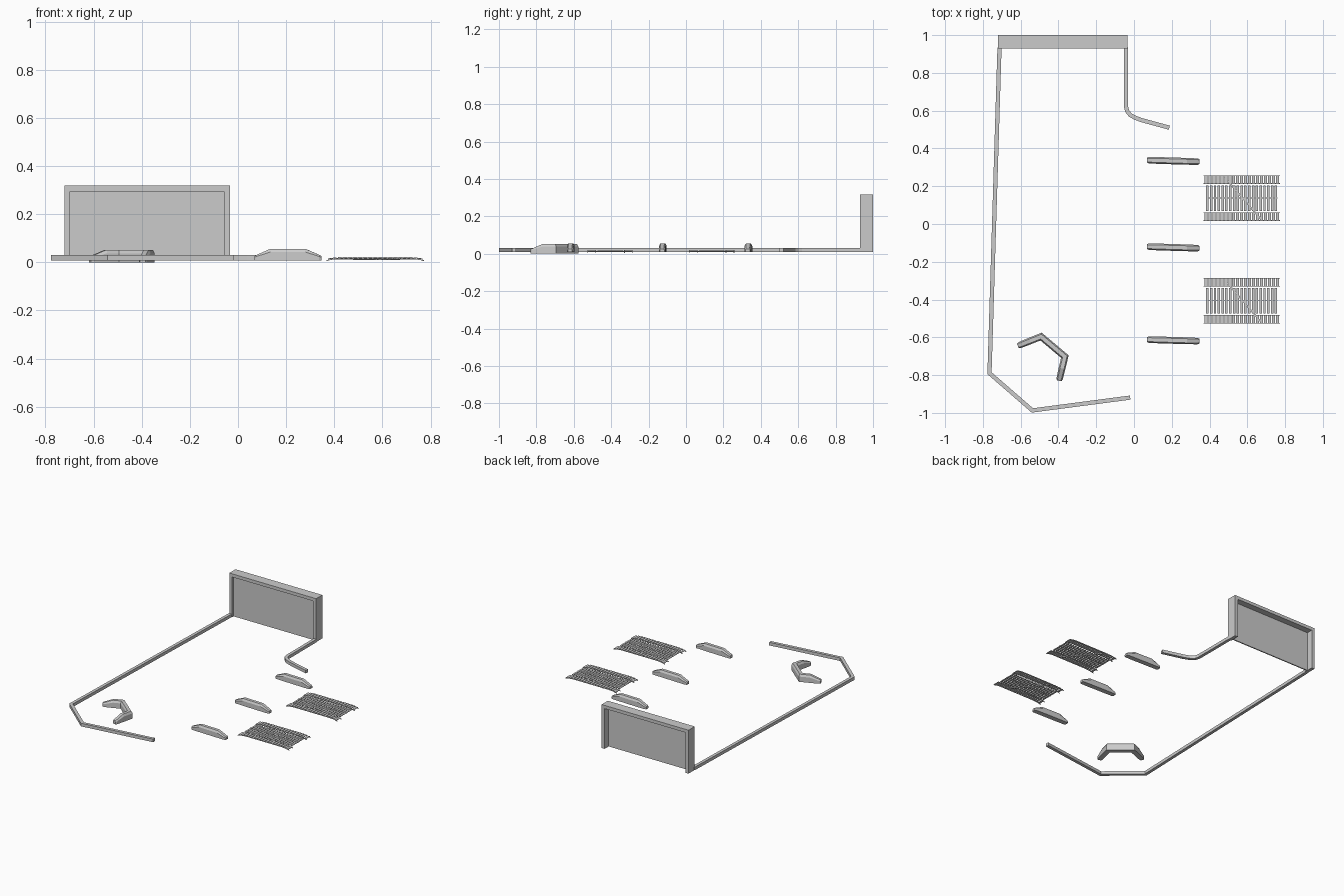
import bpy
from mathutils import Vector

if "Cube" in bpy.data.objects:
    bpy.data.objects.remove(bpy.data.objects["Cube"])


def make(name, verts, faces):
    me = bpy.data.meshes.new(name)
    me.from_pydata(verts, [], faces)
    me.update()
    ob = bpy.data.objects.new(name, me)
    bpy.context.collection.objects.link(ob)
    return ob


def sweep(name, path, section):
    """Sweep a section along (x, y, height, half_width, base) points with mitred corners.
    Section points are (side, up) as fractions of half width and height."""
    pts = [Vector(p[:2]) for p in path]
    n, k = len(pts), len(section)
    verts = []
    for i, p in enumerate(path):
        a = (pts[i] - pts[max(i - 1, 0)])
        b = (pts[min(i + 1, n - 1)] - pts[i])
        a = a.normalized() if a.length else b.normalized()
        b = b.normalized() if b.length else a
        na, nb = Vector((-a.y, a.x)), Vector((-b.y, b.x))
        m = (na + nb).normalized()
        m = m / m.dot(na)
        for s, u in section:
            q = pts[i] + m * s * p[3]
            verts.append((q.x, q.y, p[4] + u * (p[2] - p[4])))
    # Section runs right to left over the top, so this order points outwards
    faces = [(i * k + j, i * k + (j + 1) % k, (i + 1) * k + (j + 1) % k, (i + 1) * k + j)
             for i in range(n - 1) for j in range(k)]
    faces += [tuple(range(k))[::-1], tuple(range((n - 1) * k, n * k))]
    return make(name, verts, faces)


def boxes(name, specs):
    """Join axis-aligned boxes (x0, x1, y0, y1, z0, z1) into one object."""
    verts, faces = [], []
    for x0, x1, y0, y1, z0, z1 in specs:
        o = len(verts)
        verts += [(x, y, z) for z in (z0, z1) for x, y in ((x0, y0), (x1, y0), (x1, y1), (x0, y1))]
        faces += [tuple(o + i for i in f) for f in
                  ((3, 2, 1, 0), (4, 5, 6, 7), (0, 1, 5, 4), (1, 2, 6, 5), (2, 3, 7, 6), (3, 0, 4, 7))]
    return make(name, verts, faces)


G = 0.008  # ground level of most parts
SQUARE = [(-1, 0), (-1, 1), (1, 1), (1, 0)][::-1]
SQUARE = [(s, u) for s, u in SQUARE][::-1]
CHAMFER = [(-1, 0), (-1, .72), (-.6, 1), (.6, 1), (1, .72), (1, 0)]

# Back wall: frame and thin recessed panel
boxes("wall_frame", [(-.72, -.697, .93, 1, G, .295), (-.058, -.034, .93, 1, G, .295),
                     (-.72, -.034, .93, 1, .295, .318)])
boxes("wall_panel", [(-.697, -.058, .947, .955, G, .295)])

# Low boundary curbs
left = [(-.712, .935), (-.765, -.79), (-.538, -.987), (-.02, -.919)]
right = [(-.042, .935), (-.042, .62), (-.036, .597), (-.02, .577), (.005, .563), (.04, .55), (.187, .51)]
for name, path in (("left_curb", left), ("right_curb", right)):
    sweep(name, [(x, y, .03, .011, G) for x, y in path], SQUARE)

# Straight sloped barriers, slightly rotated
for i, y in enumerate((.334, -.124, -.616)):
    prof = [(.068, .026, .012), (.078, .031, .017), (.135, .056, .018),
            (.28, .056, .018), (.337, .031, .017), (.347, .026, .012)]
    sweep(f"barrier_{i + 1}", [(x, y - (x - .207) * .03, h, w, G) for x, h, w in prof], CHAMFER)

# Bent barrier with sloped ends
bent = [(-.615, -.645, .024, .012), (-.605, -.641, .028, .017), (-.55, -.619, .052, .018),
        (-.492, -.596, .052, .018), (-.366, -.702, .052, .018), (-.381, -.765, .052, .018),
        (-.394, -.82, .028, .017), (-.396, -.83, .024, .012)]
sweep("bent_barrier", [(*p, 0) for p in bent], CHAMFER)


# Slatted racks: curved side tracks, middle slats, rails and a diagonal brace
def track_z(x):
    d = max(0, abs(x) - .14) / .065
    return .018 - .011 * d * d


STEPS = [-.203, -.19, -.17, -.14, .14, .17, .19, .203]
CX, N = .57, 19
for r, cy in enumerate((.137, -.406)):
    xs = [.021 * (i - (N - 1) / 2) for i in range(N)]
    boxes(f"rack_{r + 1}_track_slats",
          [(CX + x - .008, CX + x + .008, cy + s * .098 - .022, cy + s * .098 + .022,
            track_z(x) - .001, track_z(x) + .003) for x in xs for s in (-1, 1)])
    boxes(f"rack_{r + 1}_middle_slats",
          [(CX + x * .96 - .0065, CX + x * .96 + .0065, cy - .068, cy + .068, .013, .017) for x in xs])
    for j, dy in enumerate((-.119, -.077, .077, .119)):
        sweep(f"rack_{r + 1}_track_rail_{j + 1}",
              [(CX + x, cy + dy, track_z(x) + .001, .002, track_z(x) - .003) for x in STEPS], SQUARE)
    sweep(f"rack_{r + 1}_centre_rail",
          [(CX + x, cy, .018, .002, .012) for x in (-.19, .19)], SQUARE)
    sweep(f"rack_{r + 1}_brace", [(CX - .09, cy + .11, .014, .004, .009),
                                  (CX + .1, cy - .11, .014, .004, .009)], SQUARE)
